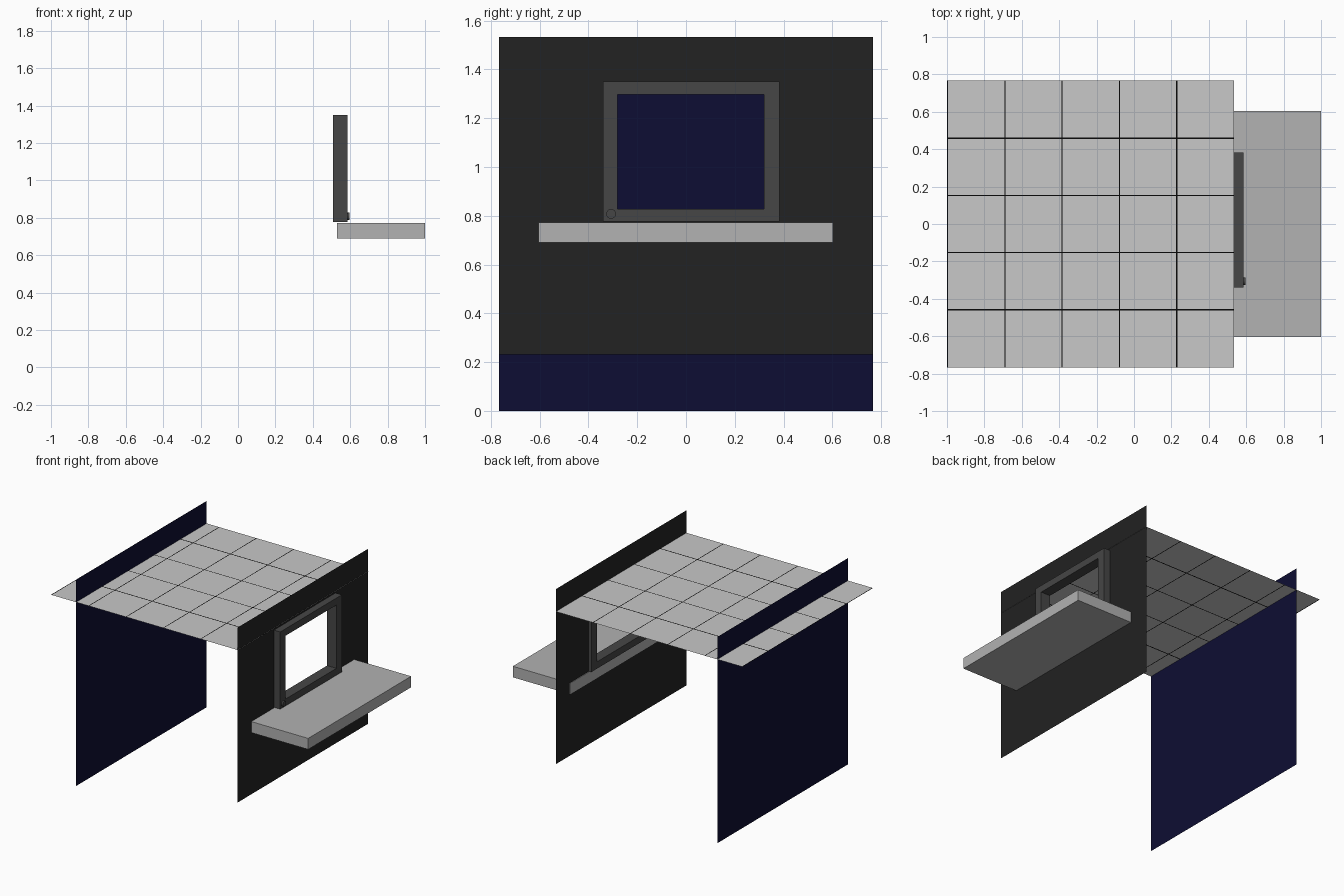
import bpy, bmesh, math
from mathutils import Matrix

if "Cube" in bpy.data.objects:
    bpy.data.objects.remove(bpy.data.objects["Cube"])


def material(name, r, g, b):
    m = bpy.data.materials.new(name)
    m.diffuse_color = (r, g, b, 1)
    m.use_nodes = True
    m.node_tree.nodes["Principled BSDF"].inputs["Base Color"].default_value = m.diffuse_color
    return m


TILE = material("pale grey tile", 0.58, 0.58, 0.58)
GROUT = material("black grout", 0.002, 0.002, 0.002)
WALL = material("charcoal wall", 0.016, 0.016, 0.016)
NAVY = material("navy wall", 0.004, 0.004, 0.033)
FRAME = material("dark grey frame", 0.061, 0.061, 0.061)
COUNTER = material("mid grey counter", 0.445, 0.445, 0.445)


def finish(name, bm, *mats):
    mesh = bpy.data.meshes.new(name)
    bm.to_mesh(mesh)
    bm.free()
    for m in mats:
        mesh.materials.append(m)
    obj = bpy.data.objects.new(name, mesh)
    bpy.context.collection.objects.link(obj)
    return obj


def sheet(us, vs, place, keep=lambda u, v: True, index=lambda u, v: 0):
    """Flat grid of faces; keep and index are rules on the face centre."""
    bm = bmesh.new()
    grid = [[bm.verts.new(place(u, v)) for v in vs] for u in us]
    for i in range(len(us) - 1):
        for j in range(len(vs) - 1):
            u, v = (us[i] + us[i + 1]) / 2, (vs[j] + vs[j + 1]) / 2
            if keep(u, v):
                f = bm.faces.new((grid[i][j], grid[i + 1][j],
                                  grid[i + 1][j + 1], grid[i][j + 1]))
                f.material_index = index(u, v)
    return bm


def box(name, lo, hi, mat):
    bm = bmesh.new()
    bmesh.ops.create_cube(bm, size=1)
    for v in bm.verts:
        v.co = [(a + b) / 2 + c * (b - a) for a, b, c in zip(lo, hi, v.co)]
    return finish(name, bm, mat)


HALF = 0.766
WALL_X = 0.533

# Tiled ceiling: five by five tiles with thin grout strips
step = 2 * HALF / 5
x_strips = [(-1 + i * step, -1 + i * step + 0.006) for i in range(5)]
y_strips = [(c - w, c + w) for c, w in ((-1.5 * step, 0.004), (-0.5 * step, 0.003),
                                        (0.5 * step, 0.003), (1.5 * step, 0.004))]
xs = [e for s in x_strips for e in s] + [0.535]
ys = [-HALF] + [e for s in y_strips for e in s] + [HALF]


def is_grout(x, y):
    return int(any(a < x < b for a, b in x_strips) or any(a < y < b for a, b in y_strips))


finish("ceiling", sheet(xs, ys, lambda x, y: (x, y, 1.365), index=is_grout), TILE, GROUT)

# Plain navy wall, crossing the ceiling near its far edge
finish("navy_wall", sheet([-HALF, HALF], [0, 1.532], lambda y, z: (-0.794, y, z)), NAVY)

# Charcoal wall with a window opening
finish("window_wall",
       sheet([-HALF, -0.31, 0.35, HALF], [0.232, 0.805, 1.325, 1.532],
             lambda y, z: (WALL_X, y, z),
             keep=lambda y, z: not (-0.31 < y < 0.35 and 0.805 < z < 1.325)), WALL)

# Window frame: a square ring given depth
bm = sheet([-0.34, -0.28, 0.32, 0.383], [0.777, 0.828, 1.298, 1.35],
           lambda y, z: (0.508, y, z),
           keep=lambda y, z: not (-0.28 < y < 0.32 and 0.828 < z < 1.298))
ext = bmesh.ops.extrude_face_region(bm, geom=bm.faces[:], use_keep_orig=True)
bmesh.ops.translate(bm, vec=(0.077, 0, 0),
                    verts=[g for g in ext["geom"] if isinstance(g, bmesh.types.BMVert)])
bmesh.ops.recalc_face_normals(bm, faces=bm.faces[:])
finish("window_frame", bm, FRAME)

# Round knob on the lower corner of the frame
bm = bmesh.new()
bmesh.ops.create_cone(bm, cap_ends=True, segments=20, radius1=0.02, radius2=0.02, depth=0.02,
                      matrix=Matrix.Translation((0.587, -0.307, 0.808))
                      @ Matrix.Rotation(math.pi / 2, 4, 'Y'))
finish("knob", bm, FRAME)

# Serving counter below the window, just passing through the wall
box("counter", (0.529, -0.605, 0.69), (1.0, 0.603, 0.772), COUNTER)
